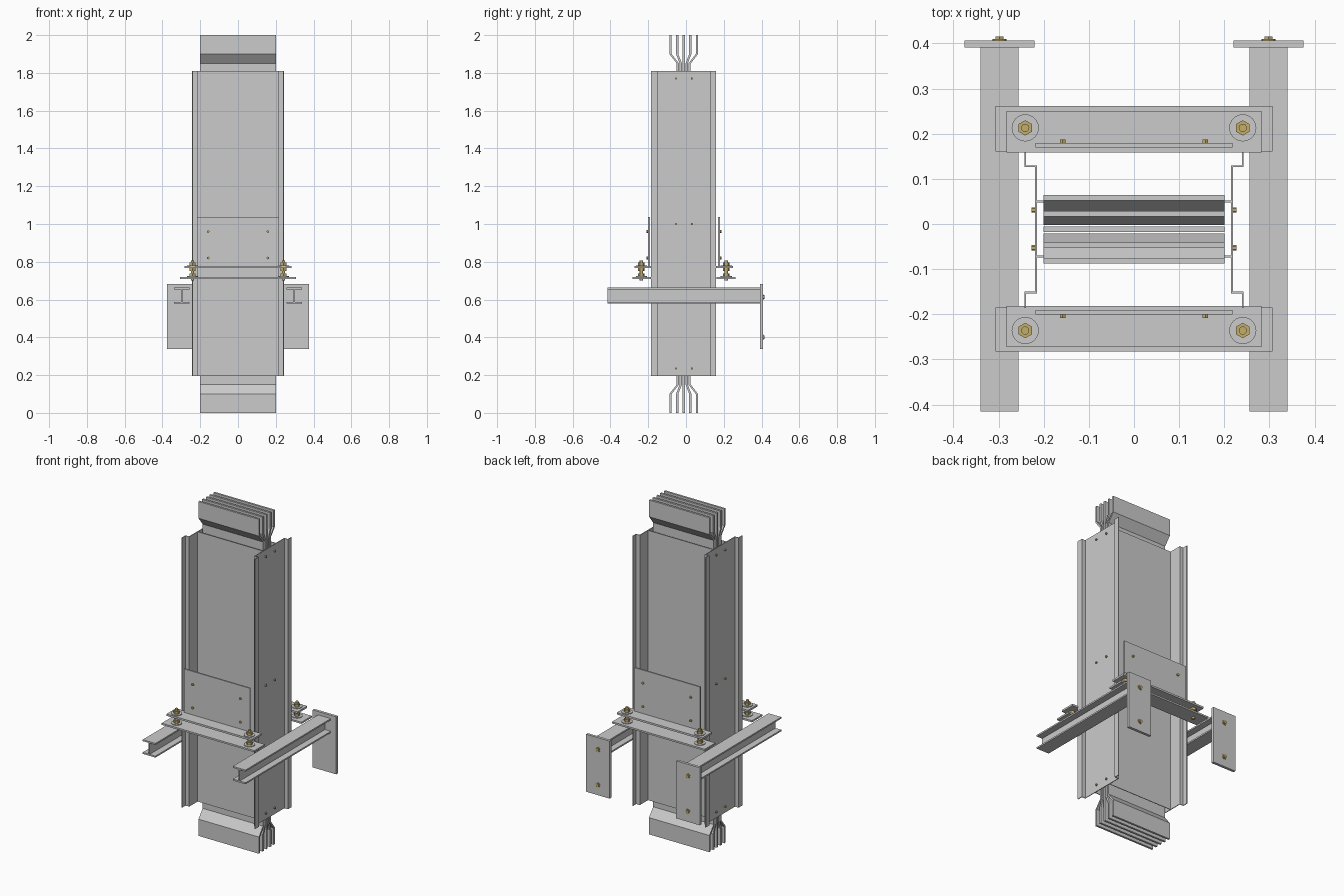
import bpy, bmesh, math
from mathutils import Vector, Matrix

if "Cube" in bpy.data.objects:
    bpy.data.objects.remove(bpy.data.objects["Cube"])

gold = bpy.data.materials.new("brass")
gold.diffuse_color = (0.55, 0.42, 0.15, 1)
gold.use_nodes = True
gold.node_tree.nodes["Principled BSDF"].inputs["Base Color"].default_value = gold.diffuse_color
YC = -0.012  # centre line of the enclosure


def finish(name, bm, mat=None):
    bmesh.ops.recalc_face_normals(bm, faces=bm.faces)
    me = bpy.data.meshes.new(name)
    bm.to_mesh(me)
    bm.free()
    ob = bpy.data.objects.new(name, me)
    bpy.context.collection.objects.link(ob)
    if mat:
        me.materials.append(mat)
    return ob


def box(name, x0, x1, y0, y1, z0, z1):
    bm = bmesh.new()
    bmesh.ops.create_cube(bm, size=1)
    for v in bm.verts:
        v.co = Vector(((x0 + x1) / 2 + v.co.x * (x1 - x0),
                       (y0 + y1) / 2 + v.co.y * (y1 - y0),
                       (z0 + z1) / 2 + v.co.z * (z1 - z0)))
    return finish(name, bm)


def prism(name, pts, vec):
    """Extrude a closed 3D outline along a vector."""
    bm = bmesh.new()
    f = bm.faces.new([bm.verts.new(p) for p in pts])
    r = bmesh.ops.extrude_face_region(bm, geom=[f])
    moved = [g for g in r["geom"] if isinstance(g, bmesh.types.BMVert)]
    bmesh.ops.translate(bm, verts=moved, vec=vec)
    return finish(name, bm)


def cyl(name, base, axis, r, h, n=6, mat=gold):
    """Cylinder or hexagon standing on base and pointing along axis."""
    bm = bmesh.new()
    bmesh.ops.create_cone(bm, cap_ends=True, segments=n, radius1=r, radius2=r, depth=h)
    axis = Vector(axis)
    rot = Vector((0, 0, 1)).rotation_difference(axis).to_matrix().to_4x4()
    bm.transform(Matrix.Translation(Vector(base) + axis * h / 2) @ rot)
    return finish(name, bm, mat)


# conductor bars: packed in the enclosure, spread at both ends
for i in range(-2, 3):
    a, b, t = YC + i * 0.035, YC + i * 0.0155, 0.006
    path = [(a, 0), (a, 0.1), (b, 0.15), (b, 1.85), (a, 1.9), (a, 2.0)]
    pts = [(-0.2, y - t, z) for y, z in path] + [(-0.2, y + t, z) for y, z in reversed(path)]
    prism("conductor_bar", pts, (0.4, 0, 0))

# enclosure front and back panels
for y in (-0.072, 0.05):
    box("enclosure_panel", -0.215, 0.215, y - 0.002, y + 0.002, 0.196, 1.81)

for s in (-1, 1):
    # enclosure side panel: web, outward flanges and end lips
    t = 0.004
    outer = [(0.243, -0.186), (0.243, -0.15), (0.219, -0.15),
             (0.219, 0.126), (0.243, 0.126), (0.243, 0.16)]
    inner = [(0.243 - t, 0.16), (0.243 - t, 0.126 + t), (0.219 - t, 0.126 + t),
             (0.219 - t, -0.15 - t), (0.243 - t, -0.15 - t), (0.243 - t, -0.186)]
    prism("side_panel", [(s * x, y, 0.196) for x, y in outer + inner], (0, 0, 1.614))
    # enclosure side screws
    for z in (0.235, 1.0, 1.77):
        for y in (-0.053, 0.031):
            cyl("side_screw", (s * 0.218, y, z), (s, 0, 0), 0.006, 0.009)

    # I-beam
    c, w, k, z0, z1, f = s * 0.298, 0.042, 0.004, 0.578, 0.663, 0.009
    sec = [(-w, z0), (w, z0), (w, z0 + f), (k, z0 + f), (k, z1 - f), (w, z1 - f),
           (w, z1), (-w, z1), (-w, z1 - f), (-k, z1 - f), (-k, z0 + f), (-w, z0 + f)]
    prism("support_beam", [(c + x, -0.415, z) for x, z in sec], (0, 0.806, 0))
    # wall plate with two anchors
    box("wall_plate", c - 0.078, c + 0.078, 0.391, 0.407, 0.339, 0.683)
    for z in (0.4, 0.613):
        cyl("anchor_washer", (c, 0.407, z), (0, 1, 0), 0.015, 0.003, 16)
        cyl("anchor_nut", (c, 0.41, z), (0, 1, 0), 0.010, 0.005)

# hanger brackets on front and back
for s, inner, edge, plate, rod_y in ((1, 0.158, 0.25, 0.17, 0.213),
                                     (-1, 0.182, 0.272, 0.191, 0.236)):
    def span(a, b):
        return (min(s * a, s * b), max(s * a, s * b))
    box("bracket_lower_plate", -0.307, 0.307, *span(inner + 0.003, edge + 0.011), 0.71, 0.72)
    box("bracket_upper_plate", -0.283, 0.283, *span(inner, edge), 0.766, 0.777)
    box("bracket_upright", -0.218, 0.218, *span(plate, plate + 0.009), 0.777, 1.037)
    for x in (-0.158, 0.158):
        for z in (0.82, 0.96):
            cyl("upright_screw", (x, s * (plate + 0.009), z), (0, s, 0), 0.007, 0.008)
    # threaded rods with washers and nuts
    for x in (-0.241, 0.241):
        y = s * rod_y
        cyl("threaded_rod", (x, y, 0.7), (0, 0, 1), 0.009, 0.108, 16)
        for z in (0.72, 0.777):
            cyl("rod_washer", (x, y, z), (0, 0, 1), 0.03, 0.004, 24, None)
            cyl("rod_nut", (x, y, z + 0.004), (0, 0, 1), 0.017, 0.015)
        cyl("rod_nut_under", (x, y, 0.751), (0, 0, 1), 0.017, 0.015)
